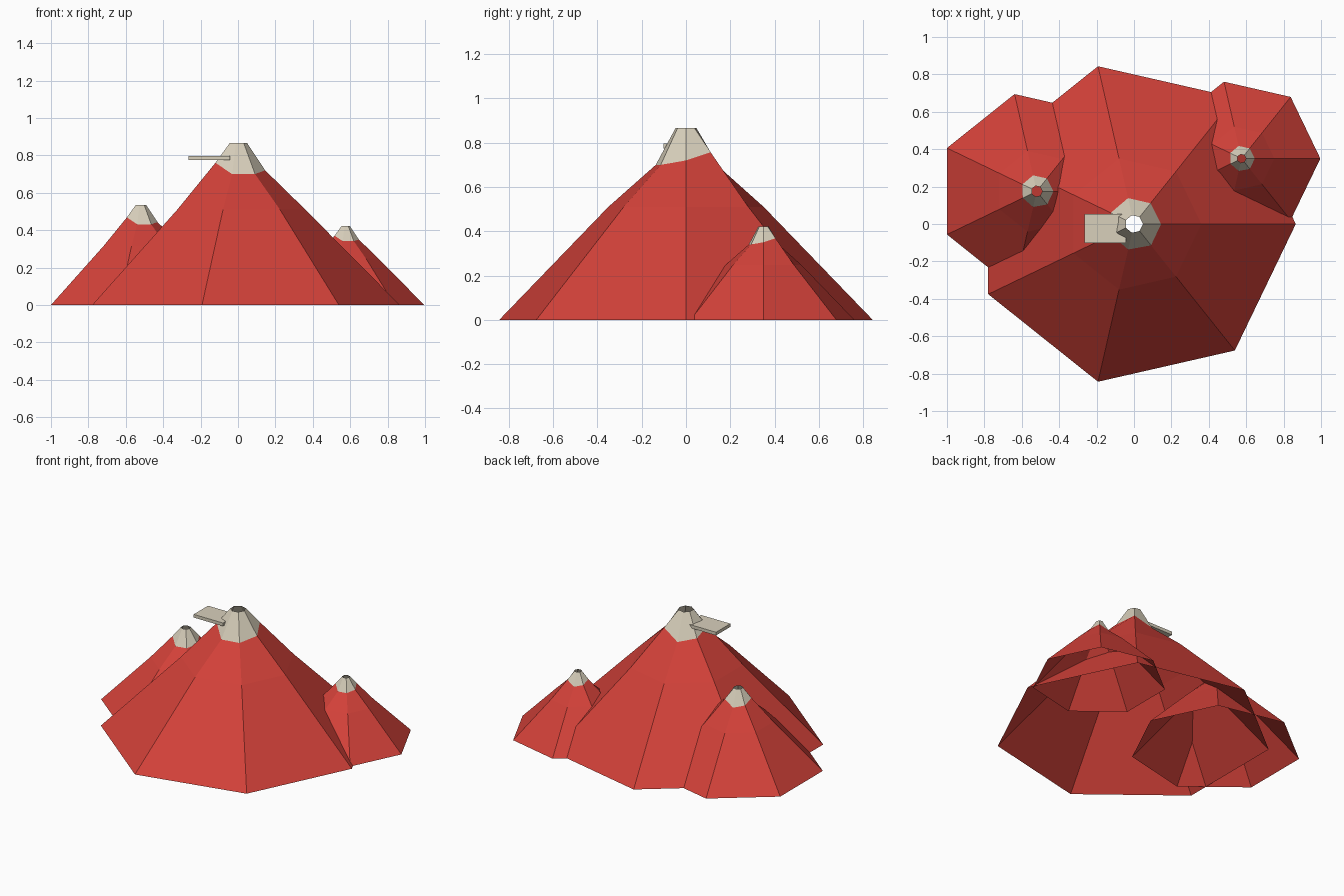
import bpy, bmesh, math

if "Cube" in bpy.data.objects:
    bpy.data.objects.remove(bpy.data.objects["Cube"])

SIDES = 7


def material(name, rgb):
    m = bpy.data.materials.new(name)
    m.diffuse_color = (*rgb, 1.0)
    m.use_nodes = True
    m.node_tree.nodes["Principled BSDF"].inputs["Base Color"].default_value = m.diffuse_color
    return m


red = material("red rock", (0.65, 0.053, 0.041))
cream = material("cream snow", (0.69, 0.63, 0.50))

# uneven snow line: (radius, height) for each corner, counter-clockwise from +x
SNOW_LINE = [(0.145, 0.72), (0.142, 0.757), (0.142, 0.70), (0.138, 0.72),
             (0.134, 0.76), (0.14, 0.70), (0.146, 0.70)]


def mountain(name, centre, scale):
    """Open seven-sided shell: rocky skirt, shoulder ring, snow cap and crater."""
    profile = [[(0.865, 0.0)] * SIDES, [(0.36, 0.51)] * SIDES,
               SNOW_LINE, [(0.048, 0.867)] * SIDES]
    bm = bmesh.new()
    rings = []
    for ring in profile:
        verts = []
        for k, (r, z) in enumerate(ring):
            a = math.tau * k / SIDES
            verts.append(bm.verts.new((r * math.cos(a) * scale,
                                       r * math.sin(a) * scale, z * scale)))
        rings.append(verts)
    for level, (low, high) in enumerate(zip(rings, rings[1:])):
        for k in range(SIDES):
            n = (k + 1) % SIDES
            face = bm.faces.new((low[k], low[n], high[n], high[k]))
            face.material_index = 1 if level == 2 else 0
    mesh = bpy.data.meshes.new(name)
    bm.to_mesh(mesh)
    bm.free()
    mesh.materials.append(red)
    mesh.materials.append(cream)
    ob = bpy.data.objects.new(name, mesh)
    ob.location = (*centre, 0)
    bpy.context.collection.objects.link(ob)


# main peak and its two smaller neighbours
mountain("main_peak", (0, 0), 1.0)
mountain("left_peak", (-0.52, 0.175), 0.616)
mountain("right_peak", (0.575, 0.35), 0.487)

# flat ledge sticking out of the main snow cap
x0, x1, y0, y1, z0, z1 = -0.265, -0.043, -0.102, 0.053, 0.775, 0.797
bpy.ops.mesh.primitive_cube_add(
    size=1, location=((x0 + x1) / 2, (y0 + y1) / 2, (z0 + z1) / 2))
ledge = bpy.context.object
ledge.name = "summit_ledge"
ledge.scale = (x1 - x0, y1 - y0, z1 - z0)
ledge.data.materials.append(cream)
